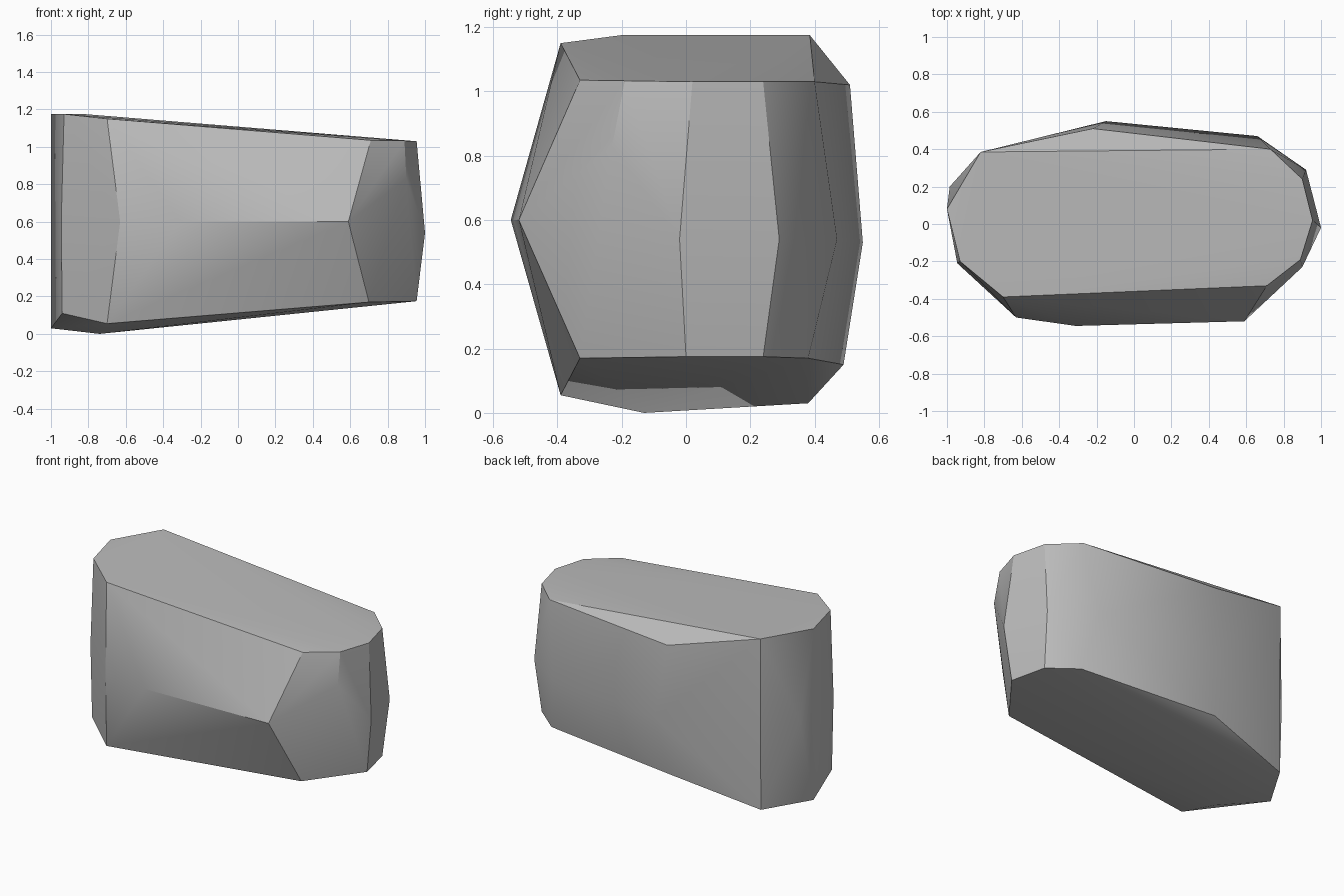
import bpy, bmesh, math

cube = bpy.data.objects.get("Cube")
if cube:
    bpy.data.objects.remove(cube, do_unlink=True)

# Stone material
stone = bpy.data.materials.new("stone grey")
stone.use_nodes = True
colour = (0.5, 0.5, 0.5, 1)
stone.diffuse_color = colour
stone.node_tree.nodes["Principled BSDF"].inputs["Base Color"].default_value = colour

# Corner points of the boulder, ring by ring
top_ring = [(-1, .08, 1.175), (-.93, -.2, 1.175), (-.7, -.39, 1.15),
            (.71, -.33, 1.035), (.89, -.19, 1.033), (.955, .02, 1.03),
            (.9, .24, 1.03), (.73, .4, 1.03), (-.22, .51, 1.02), (-.82, .385, 1.175)]
middle_ring = [(-.985, .2, .6), (-.945, -.21, .6), (-.63, -.5, .6),
               (-.31, -.545, .6), (.59, -.52, .6), (.9, -.23, .83),
               (1, -.02, .54), (.92, .29, .54), (.66, .47, .54), (-.15, .55, .53)]
bottom_ring = [(-1, .08, .03), (-.94, -.2, .11), (-.7, -.39, .055), (-.74, -.13, 0),
               (.7, -.33, .17), (.955, 0, .175), (.9, .24, .175), (.73, .38, .17),
               (-.22, .49, .15), (-.82, .38, .03)]

# Wrap the points in a hull and merge flat areas
bm = bmesh.new()
for point in top_ring + middle_ring + bottom_ring:
    bm.verts.new(point)
hull = bmesh.ops.convex_hull(bm, input=bm.verts[:])
inner = [v for v in bm.verts if not v.link_faces]
bmesh.ops.delete(bm, geom=inner, context='VERTS')
bmesh.ops.dissolve_limit(bm, angle_limit=math.radians(1.5),
                         verts=bm.verts[:], edges=bm.edges[:])
bmesh.ops.recalc_face_normals(bm, faces=bm.faces[:])

mesh = bpy.data.meshes.new("boulder")
bm.to_mesh(mesh)
bm.free()
mesh.materials.append(stone)
boulder = bpy.data.objects.new("boulder", mesh)
bpy.context.collection.objects.link(boulder)

# Soft facets with crisp main edges
bpy.ops.object.select_all(action='DESELECT')
boulder.select_set(True)
bpy.context.view_layer.objects.active = boulder
bpy.ops.object.shade_smooth_by_angle(angle=math.radians(30))
